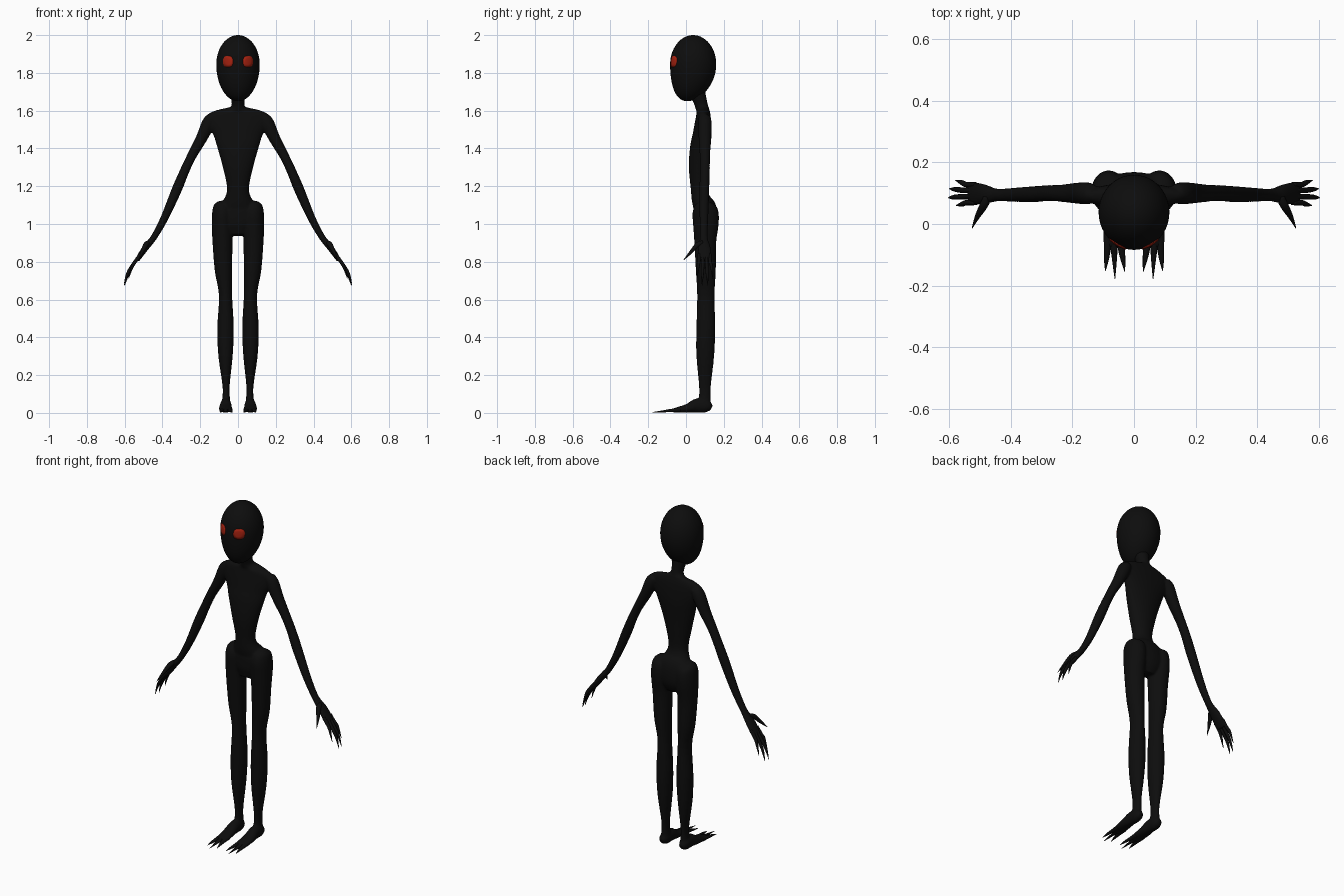
import bpy, bmesh, math
from mathutils import Vector
from mathutils.bvhtree import BVHTree

cube = bpy.data.objects.get("Cube")
if cube:
    bpy.data.objects.remove(cube)

X, Y = Vector((1, 0, 0)), Vector((0, 1, 0))


def material(name, color):
    m = bpy.data.materials.new(name)
    m.use_nodes = True
    m.diffuse_color = color
    bsdf = m.node_tree.nodes["Principled BSDF"]
    bsdf.inputs["Base Color"].default_value = color
    bsdf.inputs["Roughness"].default_value = 0.8
    return m


black = material("charcoal black", (0.004, 0.004, 0.004, 1))
red = material("ember red", (0.36, 0.015, 0.005, 1))


def finish(name, bm, mat):
    bmesh.ops.recalc_face_normals(bm, faces=bm.faces)
    for f in bm.faces:
        f.smooth = True
    mesh = bpy.data.meshes.new(name)
    bm.to_mesh(mesh)
    bm.free()
    mesh.materials.append(mat)
    ob = bpy.data.objects.new(name, mesh)
    bpy.context.collection.objects.link(ob)
    return ob


def spline(keys, steps):
    """Catmull-Rom interpolation through (x, y, z, a, b) keys."""
    out = []
    for i in range(len(keys) - 1):
        p0, p1 = keys[max(i - 1, 0)], keys[i]
        p2, p3 = keys[i + 1], keys[min(i + 2, len(keys) - 1)]
        for s in range(steps):
            t = s / steps
            out.append([b + 0.5 * t * (c - a + t * (2 * a - 5 * b + 4 * c - d
                        + t * (3 * (b - c) + d - a)))
                        for a, b, c, d in zip(p0, p1, p2, p3)])
    return out + [list(keys[-1])]


def tube(bm, keys, side, sides=20, steps=4, mirror=False):
    """Loft elliptical rings: radius a along side, b across it."""
    for sign in ((1, -1) if mirror else (1,)):
        rows = spline(keys, steps)
        centres = [Vector(r[:3]) for r in rows]
        rings = []
        for i, r in enumerate(rows):
            tangent = centres[min(i + 1, len(rows) - 1)] - centres[max(i - 1, 0)]
            across = tangent.cross(side).normalized()
            ring = []
            for k in range(sides):
                ang = math.tau * k / sides
                p = (centres[i] + side * max(r[3], 0.001) * math.cos(ang)
                     + across * max(r[4], 0.001) * math.sin(ang))
                ring.append(bm.verts.new((p.x * sign, p.y, p.z)))
            rings.append(ring)
        for lo, hi in zip(rings, rings[1:]):
            for k in range(sides):
                n = (k + 1) % sides
                bm.faces.new((lo[k], lo[n], hi[n], hi[k]))
        bm.faces.new(rings[0])
        bm.faces.new(rings[-1])


body = bmesh.new()
# Torso: hips, pinched waist, chest, square shoulders, neck
tube(body, [(0, .10, .94, .06, .04), (0, .105, 1.0, .11, .062),
            (0, .10, 1.08, .115, .062), (0, .08, 1.13, .075, .05),
            (0, .07, 1.19, .058, .045), (0, .068, 1.3, .08, .053),
            (0, .075, 1.4, .108, .054), (0, .085, 1.47, .13, .05),
            (0, .09, 1.53, .16, .044), (0, .092, 1.575, .165, .038),
            (0, .09, 1.6, .12, .034), (0, .085, 1.615, .045, .034),
            (0, .075, 1.65, .034, .036), (0, .055, 1.71, .05, .045)],
     X, sides=32, steps=5)
# Legs
tube(body, [(.085, .11, 1.12, .02, .02), (.083, .107, 1.1, .045, .055),
            (.082, .104, 1.06, .055, .069), (.083, .105, 1.0, .056, .068),
            (.082, .102, .9, .053, .058), (.077, .105, .75, .046, .053),
            (.066, .105, .62, .035, .046), (.066, .105, .45, .044, .05),
            (.066, .102, .3, .038, .047), (.063, .1, .13, .018, .031),
            (.063, .098, .04, .026, .034)], X, mirror=True)
# Feet
tube(body, [(.065, .135, .025, .015, .015), (.065, .11, .035, .028, .034),
            (.065, .06, .039, .03, .038), (.066, .01, .025, .035, .024),
            (.064, -.04, .017, .036, .015), (.063, -.075, .012, .03, .009)],
     X, mirror=True)
# Arms and palms
tube(body, [(.135, .098, 1.57, .03, .025), (.155, .1, 1.535, .036, .036),
            (.195, .1, 1.45, .033, .03), (.245, .1, 1.36, .027, .025),
            (.283, .1, 1.28, .026, .025), (.325, .097, 1.18, .026, .027),
            (.39, .095, 1.03, .023, .021), (.445, .094, .93, .021, .017),
            (.485, .097, .88, .033, .017), (.52, .099, .83, .037, .014),
            (.535, .1, .805, .032, .01)], Y, mirror=True)
body_ob = finish("body", body, black)
remesh = body_ob.modifiers.new("fuse parts", 'REMESH')
remesh.mode = 'VOXEL'
remesh.voxel_size = 0.006
remesh.use_smooth_shade = True
smooth = body_ob.modifiers.new("soften joins", 'SMOOTH')
smooth.factor = 0.5
smooth.iterations = 4

# Clawed fingers and thumbs
fingers = bmesh.new()
for base_y, tip_x, tip_y, tip_z in ((.069, .578, .06, .715), (.089, .604, .085, .675),
                                    (.109, .6, .115, .675), (.128, .58, .142, .71)):
    mid_y = (base_y + tip_y) / 2
    tube(fingers, [(.515, base_y, .84, .008, .01), (.545, base_y, .8, .009, .01),
                   (tip_x - .02, mid_y, tip_z + .065, .008, .008),
                   (tip_x, tip_y, tip_z, .001, .001)], Y, sides=10, mirror=True)
tube(fingers, [(.475, .09, .9, .014, .014), (.488, .06, .89, .015, .013),
               (.508, .025, .85, .009, .009), (.526, -.014, .808, .001, .001)],
     X, sides=10, mirror=True)
finish("fingers", fingers, black)

# Long pointed toes
toes = bmesh.new()
for base_x, tip_x, tip_y in ((.042, .03, -.155), (.065, .062, -.178), (.086, .093, -.152)):
    tube(toes, [(base_x, -.03, .016, .013, .012), (base_x, -.07, .013, .012, .01),
                ((base_x + tip_x) / 2, -.115, .009, .008, .006),
                (tip_x, tip_y, .003, .001, .001)], X, sides=10, mirror=True)
finish("toes", toes, black)

# Egg-shaped head, tapering forward to the chin
head = bmesh.new()
bmesh.ops.create_uvsphere(head, u_segments=40, v_segments=28, radius=1)
for v in head.verts:
    drop = max(-v.co.z, 0)
    height = .195 if v.co.z < 0 else .155
    v.co = (v.co.x * .115, .038 - .03 * drop ** 2 + v.co.y * .122, 1.845 + v.co.z * height)
surface = BVHTree.FromBMesh(head)
finish("head", head, black)

# Rounded eye plates laid on the face
eyes = bmesh.new()
for sign in (-1, 1):
    def point(r, ang):
        cx, sz = math.cos(ang), math.sin(ang)
        x = sign * .053 + r * .027 * math.copysign(abs(cx) ** .8, cx)
        z = 1.86 + r * .03 * math.copysign(abs(sz) ** .8, sz)
        hit = surface.ray_cast(Vector((x, -1, z)), Y)[0]
        return eyes.verts.new((x, hit.y - .003, z))
    hub = point(0, 0)
    rings = [[point(r, math.tau * k / 20) for k in range(20)] for r in (.5, 1)]
    rim = [eyes.verts.new(v.co + Y * .006) for v in rings[1]]
    rings.append(rim)
    for k in range(20):
        n = (k + 1) % 20
        eyes.faces.new((hub, rings[0][k], rings[0][n]))
        for a, b in zip(rings, rings[1:]):
            eyes.faces.new((a[k], b[k], b[n], a[n]))
    eyes.faces.new(rim)
finish("eyes", eyes, red)
